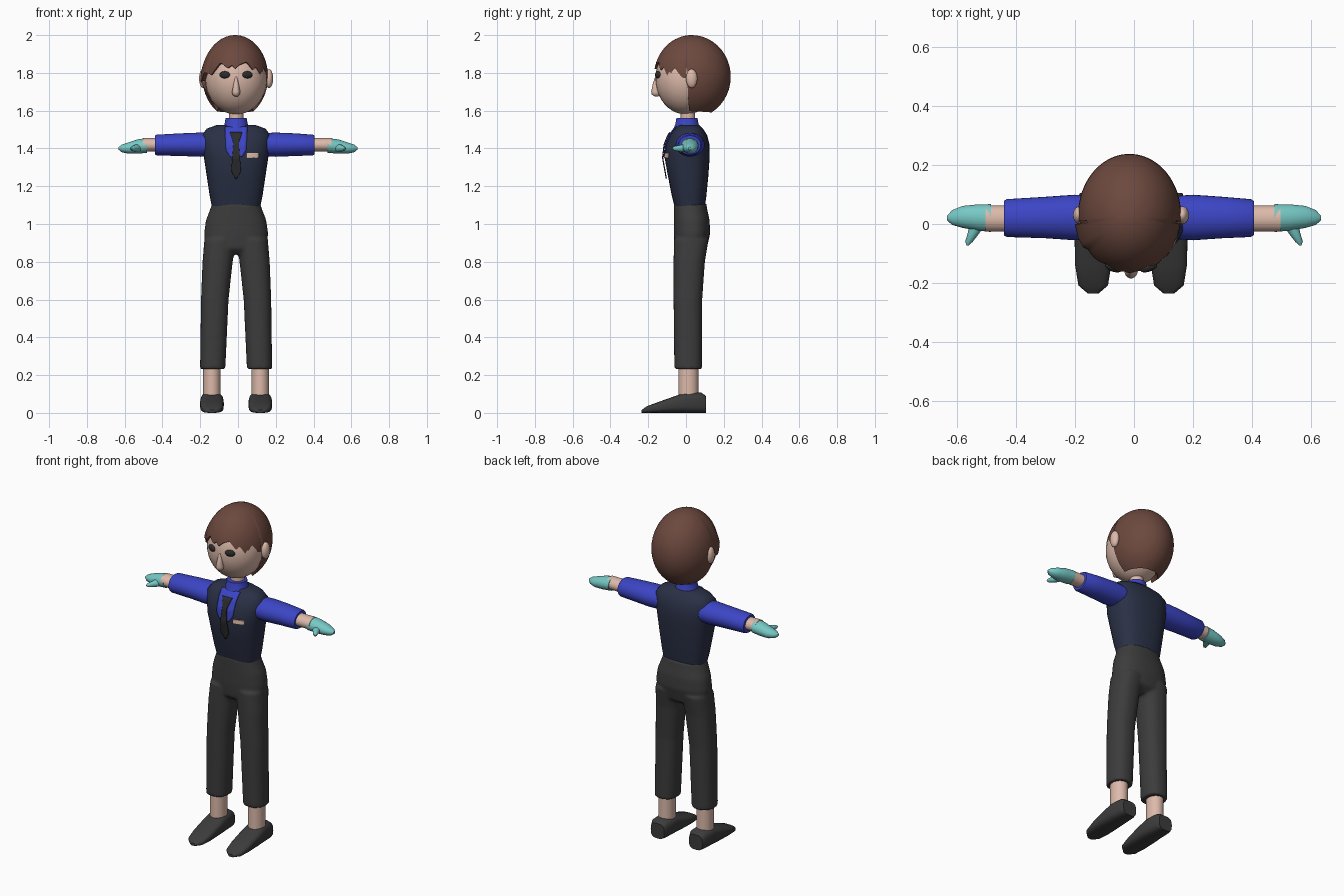
import bpy, bmesh, math
from mathutils import Vector

cube = bpy.data.objects.get("Cube")
if cube:
    bpy.data.objects.remove(cube, do_unlink=True)

CX = -0.01   # centre line of the body


def material(name, r, g, b):
    mat = bpy.data.materials.new(name)
    mat.use_nodes = True
    mat.diffuse_color = (r, g, b, 1)
    for node in mat.node_tree.nodes:
        if node.type == 'BSDF_PRINCIPLED':
            node.inputs["Base Color"].default_value = (r, g, b, 1)
    return mat


skin = material("skin", 0.72, 0.49, 0.40)
hair_brown = material("hair_brown", 0.15, 0.066, 0.048)
shirt_blue = material("shirt_blue", 0.045, 0.06, 0.56)
vest_navy = material("vest_navy", 0.023, 0.03, 0.06)
trouser_grey = material("trouser_grey", 0.045, 0.045, 0.045)
glove_teal = material("glove_teal", 0.18, 0.58, 0.56)
tie_black = material("tie_black", 0.025, 0.025, 0.027)


def finish(name, bm, mat, angle=45):
    bmesh.ops.recalc_face_normals(bm, faces=bm.faces)
    mesh = bpy.data.meshes.new(name)
    bm.to_mesh(mesh)
    bm.free()
    mesh.materials.append(mat)
    mesh.shade_smooth()
    mesh.set_sharp_from_angle(angle=math.radians(angle))
    obj = bpy.data.objects.new(name, mesh)
    bpy.context.collection.objects.link(obj)
    return obj


def signed_power(value, power):
    return math.copysign(abs(value) ** power, value)


def add_loft(bm, sections, axis, power=2.0, sides=32):
    """Closed loft of (position, centre u, centre v, radius u, radius v)."""
    rings = []
    for t, cu, cv, ru, rv in sections:
        ring = []
        for i in range(sides):
            a = math.tau * i / sides
            u = cu + ru * signed_power(math.cos(a), 2 / power)
            v = cv + rv * signed_power(math.sin(a), 2 / power)
            co = {'x': (t, u, v), 'y': (u, t, v), 'z': (u, v, t)}[axis]
            ring.append(bm.verts.new(co))
        rings.append(ring)
    for low, high in zip(rings, rings[1:]):
        for i in range(sides):
            j = (i + 1) % sides
            bm.faces.new((low[i], low[j], high[j], high[i]))
    bm.faces.new(rings[0])
    bm.faces.new(rings[-1])


def loft(name, mat, sections, axis='z', power=2.0):
    bm = bmesh.new()
    add_loft(bm, sections, axis, power)
    return finish(name, bm, mat)


def body_section(z, x, rx, front, back):
    return (z, x, (front + back) / 2, rx, (back - front) / 2)


def ellipsoid(name, mat, centre, radii, turn=0):
    bm = bmesh.new()
    bmesh.ops.create_uvsphere(bm, u_segments=32, v_segments=20, radius=1)
    bmesh.ops.scale(bm, vec=radii, verts=bm.verts)
    obj = finish(name, bm, mat)
    obj.location = centre
    obj.rotation_euler.z = turn
    return obj


def interpolate(points, t):
    for a, b in zip(points, points[1:]):
        if t <= b[0]:
            k = max(0, (t - a[0]) / (b[0] - a[0]))
            return [p + (q - p) * k for p, q in zip(a, b)]
    return list(points[-1])


# Vest
VEST_POWER = 2.5
vest = [body_section(z, CX, *rest) for z, *rest in (
    (1.09, 0.128, -0.06, 0.10), (1.15, 0.14, -0.075, 0.108),
    (1.25, 0.155, -0.095, 0.118), (1.35, 0.17, -0.113, 0.125),
    (1.42, 0.18, -0.105, 0.125), (1.47, 0.182, -0.085, 0.112),
    (1.505, 0.155, -0.06, 0.09), (1.525, 0.10, -0.035, 0.07))]
loft("vest", vest_navy, vest, power=VEST_POWER)


def vest_plate(name, mat, rows, offset, columns=8):
    """Thin plate on the vest front; rows are (z, middle x, half width)."""
    bm = bmesh.new()
    steps = 20
    grid = []
    for i in range(steps + 1):
        z = rows[0][0] + (rows[-1][0] - rows[0][0]) * i / steps
        z, mid, half = interpolate(rows, z)
        _, cx, cy, rx, ry = interpolate(vest, z)
        line = []
        for j in range(columns + 1):
            x = mid + half * (2 * j / columns - 1)
            curve = max(0, 1 - (abs(x - cx) / rx) ** VEST_POWER)
            y = cy - ry * curve ** (1 / VEST_POWER) - offset
            line.append(bm.verts.new((x, y, z)))
        grid.append(line)
    for a, b in zip(grid, grid[1:]):
        for j in range(columns):
            bm.faces.new((a[j], a[j + 1], b[j + 1], b[j]))
    obj = finish(name, bm, mat)
    solid = obj.modifiers.new("thickness", 'SOLIDIFY')
    solid.thickness = 0.006
    solid.offset = 0


vest_plate("shirt_front", shirt_blue,
           [(1.355, CX, 0.03), (1.39, CX, 0.054), (1.515, CX, 0.06)], 0.004)
vest_plate("tie", tie_black, [(1.24, CX, 0.003), (1.28, CX, 0.026),
           (1.43, CX, 0.014), (1.485, CX, 0.032)], 0.011)
vest_plate("pocket_badge", skin, [(1.35, 0.077, 0.032), (1.375, 0.077, 0.032)], 0.004)

# Collar and neck
loft("collar", shirt_blue, [(z, CX, 0.005, r, r) for z, r in
                            ((1.48, 0.08), (1.53, 0.061), (1.56, 0.056))])
loft("neck", skin, [(z, CX, 0.01, 0.038, 0.038) for z in (1.5, 1.64)])

# Trousers: hips and two legs blended into one skin
bm = bmesh.new()
hips = ((0.84, 0.13, -0.03, 0.07), (0.87, 0.16, -0.06, 0.11),
        (0.95, 0.17, -0.065, 0.128), (1.02, 0.16, -0.065, 0.125),
        (1.08, 0.137, -0.065, 0.112), (1.11, 0.127, -0.065, 0.108))
add_loft(bm, [body_section(z, CX, *rest) for z, *rest in hips], 'z', 2.3)
leg = ((0.232, 0.124, 0.067, -0.062, 0.085), (0.6, 0.113, 0.073, -0.066, 0.086),
       (0.8, 0.098, 0.08, -0.066, 0.10), (0.92, 0.085, 0.083, -0.064, 0.12))
for side in (-1, 1):
    add_loft(bm, [body_section(z, CX + side * off, *rest)
                  for z, off, *rest in leg], 'z', 2.3)
trousers = finish("trousers", bm, trouser_grey)
remesh = trousers.modifiers.new("blend", 'REMESH')
remesh.mode = 'VOXEL'
remesh.voxel_size = 0.009
remesh.use_smooth_shade = True
smooth = trousers.modifiers.new("soften", 'SMOOTH')
smooth.iterations = 6

# Limbs: side, label, sleeve end, glove start
for side, label, cuff, wrist in ((-1, "right", 0.44, 0.483), (1, "left", 0.405, 0.475)):
    x = CX + side * 0.128
    loft(label + "_ankle", skin, [body_section(z, x, 0.046, -0.04, 0.065)
                                  for z in (0.06, 0.27)])
    shoe = ((-0.235, 0.018, 0.015), (-0.208, 0.05, 0.035), (-0.14, 0.061, 0.06),
            (-0.05, 0.063, 0.092), (0, 0.061, 0.108), (0.08, 0.056, 0.108),
            (0.105, 0.045, 0.09))
    loft(label + "_shoe", trouser_grey,
         [(y, x, h / 2, r, h / 2) for y, r, h in shoe], 'y', 3)

    def arm_part(name, mat, sections, axis='x'):
        if axis == 'x':
            sections = [(side * d, *rest) for d, *rest in sections]
        else:
            sections = [(t, side * d, *rest) for t, d, *rest in sections]
        loft(label + name, mat, sections, axis)

    arm_part("_sleeve", shirt_blue, [
        (0.10, 0.022, 1.42, 0.07, 0.06), (0.2, 0.022, 1.42, 0.077, 0.064),
        (0.3, 0.022, 1.42, 0.07, 0.06), (cuff - 0.01, 0.02, 1.418, 0.064, 0.055),
        (cuff, 0.02, 1.418, 0.058, 0.05)])
    arm_part("_wrist", skin, [(d, 0.018, 1.419, 0.044, 0.036)
                              for d in (cuff - 0.04, wrist + 0.02)])
    arm_part("_glove", glove_teal, [
        (wrist, 0.02, 1.416, 0.047, 0.039), (0.53, 0.022, 1.41, 0.044, 0.038),
        (0.58, 0.024, 1.402, 0.037, 0.03), (0.615, 0.022, 1.40, 0.025, 0.02),
        (0.632, 0.02, 1.40, 0.008, 0.007)])
    arm_part("_thumb", glove_teal, [
        (0.01, 0.525, 1.405, 0.03, 0.024), (-0.03, 0.542, 1.40, 0.02, 0.018),
        (-0.06, 0.558, 1.40, 0.013, 0.012), (-0.072, 0.562, 1.40, 0.004, 0.004)], 'y')

    # Ear and eye
    ellipsoid(label + "_ear", skin, (CX + side * 0.174, 0.03, 1.77), (0.022, 0.03, 0.05))
    ellipsoid(label + "_eye", tie_black, (CX + side * 0.06, -0.148, 1.79),
              (0.029, 0.013, 0.019), side * math.radians(20))

# Head and nose
ellipsoid("head", skin, (CX, 0, 1.77), (0.164, 0.162, 0.19))
loft("nose", skin, [(1.675, CX, -0.156, 0.008, 0.01), (1.685, CX, -0.16, 0.019, 0.021),
                    (1.70, CX, -0.16, 0.022, 0.024), (1.74, CX, -0.16, 0.014, 0.016),
                    (1.785, CX, -0.155, 0.004, 0.006)])

# Hair: a cap whose lower edge follows (angle from the front, angle from the top)
FRINGE = [(-82, 95), (-73, 97), (-60, 84), (-46, 88), (-28, 70), (-13, 78), (-6, 74),
          (0, 79), (8, 73), (22, 69), (34, 82), (40, 76), (52, 91), (62, 77),
          (76, 92), (82, 92)]
bm = bmesh.new()
columns, rows = 120, 18
centre = Vector((CX - 0.005, 0.03, 1.78))
strands = []
for i in range(columns):
    angle = -180 + 360 * i / columns
    if abs(angle) <= 82:
        edge = interpolate(FRINGE, angle)[1]
    else:
        edge = 146 + 4 * (abs(angle) - 82) / 98
    a = math.radians(angle)
    depth = 0.2 if abs(angle) < 90 else 0.207
    strand = []
    for j in range(rows + 1):
        t = math.radians(edge) * j / rows
        width = 0.174
        if -82 <= angle < -55:   # side lock stands off the face
            width += 0.014 * (j / rows) ** 3
        strand.append(Vector((width * math.sin(t) * math.sin(a),
                              -depth * math.sin(t) * math.cos(a), 0.22 * math.cos(t))))
    strand.append(strand[-1] * 0.88)   # lip turned in under the edge
    strands.append([bm.verts.new(centre + p) for p in strand])
for i in range(columns):
    a, b = strands[i], strands[(i + 1) % columns]
    for j in range(rows + 1):
        bm.faces.new((a[j], a[j + 1], b[j + 1], b[j]))
bmesh.ops.remove_doubles(bm, verts=bm.verts, dist=0.0001)
finish("hair", bm, hair_brown, 50)
